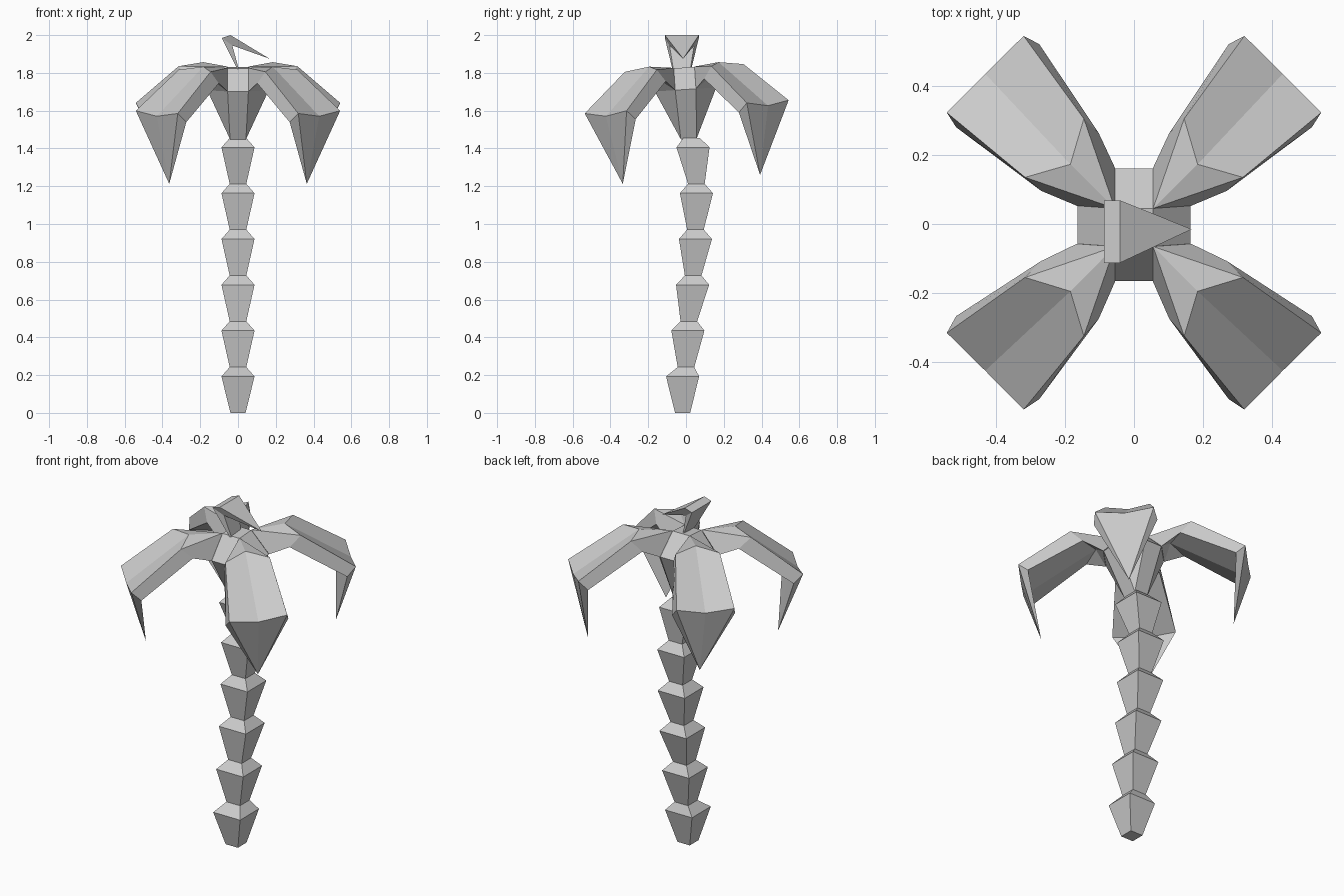
import bpy, bmesh
from math import pi
from mathutils import Matrix, Vector

if "Cube" in bpy.data.objects:
    bpy.data.objects.remove(bpy.data.objects["Cube"])


def make(name, verts, faces, matrix=None, hull=False):
    bm = bmesh.new()
    vs = [bm.verts.new(v) for v in verts]
    if hull:
        bmesh.ops.convex_hull(bm, input=vs)
        bmesh.ops.dissolve_limit(bm, angle_limit=0.02, verts=bm.verts[:], edges=bm.edges[:])
    for f in faces:
        bm.faces.new([vs[i] for i in f])
    if matrix:
        bm.transform(matrix)
    bmesh.ops.recalc_face_normals(bm, faces=bm.faces[:])
    me = bpy.data.meshes.new(name)
    bm.to_mesh(me)
    bm.free()
    ob = bpy.data.objects.new(name, me)
    bpy.context.collection.objects.link(ob)
    return ob


def square(h, y, z):
    return [(-h, y - h, z), (h, y - h, z), (h, y + h, z), (-h, y + h, z)]


# trunk: six stacked flaring square segments along a slight curve
joint_y = [-0.018, 0.0, 0.015, 0.038, 0.05, 0.055, 0.03]
wide_y = [-0.018, 0.01, 0.035, 0.05, 0.055, 0.037]
step = 1.455 / 6
verts = square(0.04, joint_y[0], 0)
for i in range(6):
    verts += square(0.0875, wide_y[i], i * step + 0.193)
    verts += square(0.044, joint_y[i + 1], (i + 1) * step)
faces = [(0, 1, 2, 3), tuple(range(len(verts) - 4, len(verts)))]
for r in range(12):
    for k in range(4):
        n = (k + 1) % 4
        faces.append((r * 4 + k, r * 4 + n, r * 4 + 4 + n, r * 4 + 4 + k))
make("trunk", verts, faces)

# crown and leaves share a slight tilt that lifts the back
tilt = Matrix.Translation((0, -0.01, 1.83)) @ Matrix.Rotation(0.065, 4, 'X') @ Matrix.Translation((0, 0, -1.83))

# crown core: square base, octagonal shoulder, square top
core = square(0.042, 0, 1.45) + square(0.055, 0, 1.828)
for sx in (-1, 1):
    for sy in (-1, 1):
        core += [(sx * 0.055, sy * 0.163, 1.712), (sx * 0.163, sy * 0.055, 1.712)]
make("crown", core, [], tilt, hull=True)

# leaf: centre line points, then one side mirrored across the leaf
centre = [(0.078, 0, 1.83), (0.26, 0, 1.845), (0.608, 0, 1.598), (0.515, 0, 1.235),
          (0.20, 0, 1.775), (0.555, 0, 1.548)]              # P M1 M2 T N1 N2
side = [(0.325, 0.12, 1.826), (0.608, 0.157, 1.62),
        (0.156, 0.078, 1.712), (0.262, 0.118, 1.762), (0.557, 0.17, 1.572)]  # A1 A2 O U1 U2
verts = centre + side + [(x, -y, z) for x, y, z in side]
faces = []
for o in (6, 11):
    A1, A2, O, U1, U2 = range(o, o + 5)
    faces += [(0, A1, 1), (1, A1, A2, 2), (2, A2, 3),
              (0, O, U1, A1), (A1, U1, U2, A2), (A2, U2, 3),
              (O, 4, U1), (U1, 4, 5, U2), (U2, 5, 3)]
faces += [(8, 13, 4), (0, 13, 8)]
for i in range(4):
    make(f"leaf_{i + 1}", verts, faces, tilt @ Matrix.Rotation(pi / 4 + i * pi / 2, 4, 'Z'))

# young leaf: rises from the crown, folds over and ends in a point
prof = [(-0.004, 0.05, 1.82), (-0.086, 0.09, 1.985), (-0.04, 0.09, 2.0), (-0.03, 0.065, 1.945), (0.004, 0.045, 1.82)]
verts = [(x, -0.022 + s * y, z) for s in (-1, 1) for x, y, z in prof] + [(0.167, -0.015, 1.875)]
faces = [(0, 1, 6, 5), (1, 2, 7, 6), (3, 4, 9, 8), (4, 0, 5, 9),
         (0, 1, 3, 4), (5, 6, 8, 9), (1, 2, 3), (6, 7, 8),
         (2, 7, 10), (3, 8, 10), (2, 3, 10), (7, 8, 10)]
make("young_leaf", verts, faces)
